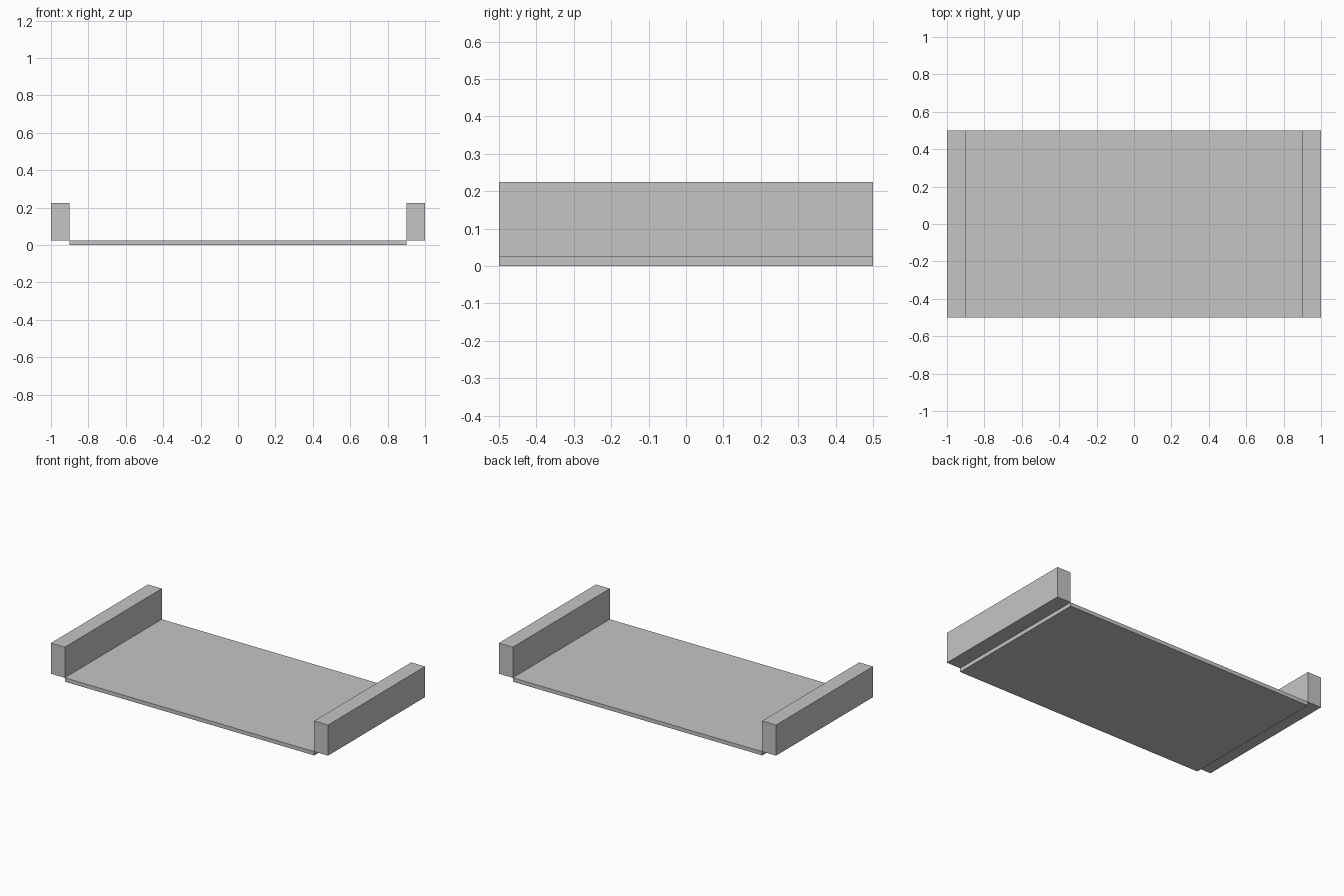
import bpy
import bmesh
from mathutils import Matrix, Vector

cube = bpy.data.objects.get("Cube")
if cube:
    bpy.data.objects.remove(cube, do_unlink=True)

# Single plain grey
GREY = (0.56, 0.56, 0.56, 1.0)
grey = bpy.data.materials.new("plain_grey")
grey.use_nodes = True
grey.diffuse_color = GREY
grey.node_tree.nodes["Principled BSDF"].inputs["Base Color"].default_value = GREY


def box(name, size, centre):
    """Flat-shaded box of the given size and centre."""
    bm = bmesh.new()
    matrix = Matrix.Translation(centre) @ Matrix.Diagonal(Vector(size).to_4d())
    bmesh.ops.create_cube(bm, size=1, matrix=matrix)
    mesh = bpy.data.meshes.new(name)
    bm.to_mesh(mesh)
    bm.free()
    mesh.materials.append(grey)
    obj = bpy.data.objects.new(name, mesh)
    bpy.context.collection.objects.link(obj)
    return obj


DEPTH = 1.0
BASE_WIDTH, BASE_HEIGHT = 1.8, 0.025
RAIL_WIDTH, RAIL_HEIGHT = 0.1, 0.2

# Thin base plate
box("base_plate", (BASE_WIDTH, DEPTH, BASE_HEIGHT), (0, 0, BASE_HEIGHT / 2))

# Side rails, starting at the plate's top edge and standing outside it
for side, sign in (("left", 1), ("right", -1)):
    x = sign * (BASE_WIDTH + RAIL_WIDTH) / 2
    z = BASE_HEIGHT + RAIL_HEIGHT / 2
    box(side + "_rail", (RAIL_WIDTH, DEPTH, RAIL_HEIGHT), (x, 0, z))
